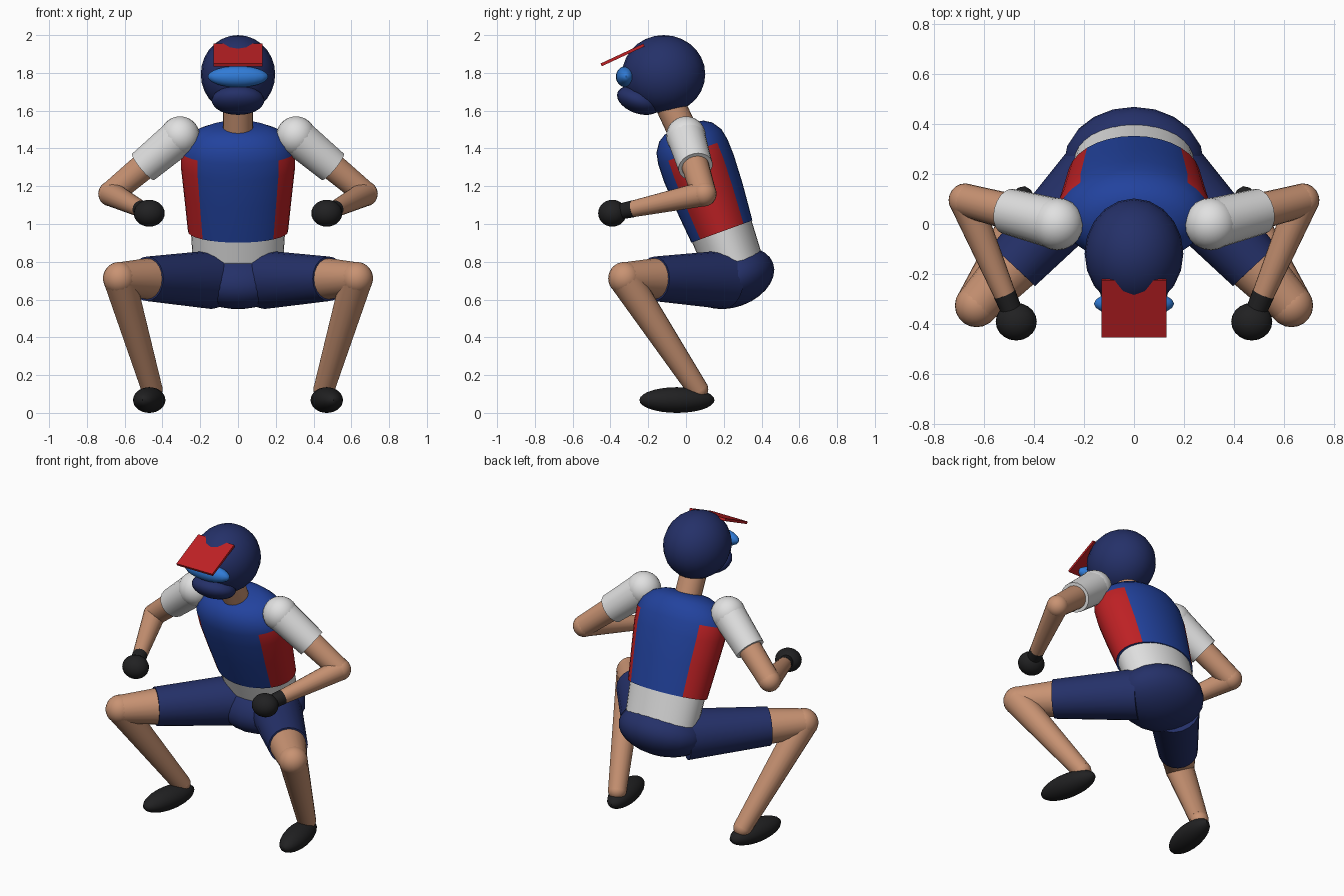
import bpy, bmesh, math
from mathutils import Vector, Matrix

cube = bpy.data.objects.get("Cube")
if cube:
    bpy.data.objects.remove(cube, do_unlink=True)


def material(name, rgb):
    m = bpy.data.materials.new(name)
    m.use_nodes = True
    m.diffuse_color = (*rgb, 1)
    m.node_tree.nodes["Principled BSDF"].inputs["Base Color"].default_value = (*rgb, 1)
    return m


NAVY = material("navy", (0.018, 0.03, 0.14))
BLUE = material("royal blue", (0.016, 0.055, 0.34))
SKY = material("goggle blue", (0.03, 0.2, 0.68))
RED = material("red", (0.52, 0.015, 0.018))
WHITE = material("white", (0.75, 0.75, 0.75))
SKIN = material("skin", (0.58, 0.29, 0.17))
BLACK = material("black", (0.015, 0.015, 0.016))


def finish(bm, name, mats, angle=40):
    bmesh.ops.recalc_face_normals(bm, faces=bm.faces)
    mesh = bpy.data.meshes.new(name)
    for f in bm.faces:
        f.smooth = True
    bm.to_mesh(mesh)
    bm.free()
    mesh.set_sharp_from_angle(angle=math.radians(angle))
    for m in mats:
        mesh.materials.append(m)
    ob = bpy.data.objects.new(name, mesh)
    bpy.context.collection.objects.link(ob)
    return ob


def ellipsoid(name, centre, radii, mat, tilt=0, turn=0):
    """Ball stretched to radii, tilted about x, then turned about z (degrees)."""
    bm = bmesh.new()
    bmesh.ops.create_uvsphere(bm, u_segments=20, v_segments=14, radius=1)
    m = (Matrix.Translation(centre) @ Matrix.Rotation(math.radians(turn), 4, 'Z')
         @ Matrix.Rotation(math.radians(tilt), 4, 'X') @ Matrix.Diagonal((*radii, 1)))
    bmesh.ops.transform(bm, matrix=m, verts=bm.verts)
    return finish(bm, name, [mat])


def limb(name, a, b, ra, rb, mat):
    """Tapered round tube from a to b."""
    a, b = Vector(a), Vector(b)
    bm = bmesh.new()
    bmesh.ops.create_cone(bm, cap_ends=True, segments=20, radius1=ra, radius2=rb,
                          depth=(b - a).length)
    rot = (b - a).to_track_quat('Z', 'Y').to_matrix().to_4x4()
    bmesh.ops.transform(bm, matrix=Matrix.Translation((a + b) / 2) @ rot, verts=bm.verts)
    return finish(bm, name, [mat])


LEAN = math.radians(20)
BODY = Matrix.Translation((0, 0.19, 0.96)) @ Matrix.Rotation(LEAN, 4, 'X')


def loft(name, rings, mats, rule, n=32):
    """Stacked elliptical rings (height, rx, ry) along the leaning body axis."""
    bm = bmesh.new()
    loops = []
    for h, rx, ry in rings:
        loops.append([bm.verts.new((rx * math.cos(2 * math.pi * i / n),
                                    ry * math.sin(2 * math.pi * i / n), h)) for i in range(n)])
    for lo, hi in zip(loops, loops[1:]):
        for i in range(n):
            j = (i + 1) % n
            f = bm.faces.new((lo[i], lo[j], hi[j], hi[i]))
            f.material_index = rule(2 * math.pi * (i + 0.5) / n, f.calc_center_median().z)
    bm.faces.new(loops[0])
    bm.faces.new(loops[-1])
    bmesh.ops.transform(bm, matrix=BODY, verts=bm.verts)
    return finish(bm, name, mats, 60)


# Torso with red side panels, belt and pelvis
loft("torso",
     [(0, 0.265, 0.172), (0.2, 0.285, 0.19), (0.36, 0.302, 0.198), (0.45, 0.302, 0.195),
      (0.51, 0.275, 0.183), (0.56, 0.22, 0.15), (0.585, 0.16, 0.11), (0.595, 0.08, 0.06)],
     [BLUE, RED],
     lambda a, h: int(abs(math.cos(a)) > math.sqrt(0.5) and h < 0.45))
loft("belt", [(-0.24, 0.235, 0.155), (0.01, 0.25, 0.168)], [WHITE], lambda a, h: 0)
ellipsoid("pelvis", (0, 0.245, 0.715), (0.28, 0.23, 0.155), NAVY, tilt=20)

# Neck and helmet
limb("neck", (0, 0.015, 1.42), (0, -0.115, 1.7), 0.08, 0.08, SKIN)
ellipsoid("helmet", (0, -0.118, 1.793), (0.197, 0.22, 0.207), NAVY)
ellipsoid("chin_guard", (0, -0.25, 1.655), (0.14, 0.12, 0.07), NAVY, tilt=-20)
ellipsoid("goggles", (0, -0.318, 1.78), (0.16, 0.053, 0.056), SKY)

# Helmet visor, a thin plate sloping down to the front
bm = bmesh.new()
bmesh.ops.create_cube(bm, size=1)
bmesh.ops.transform(bm, verts=bm.verts,
                    matrix=Matrix.Translation((0, -0.336, 1.895))
                    @ Matrix.Rotation(math.radians(25), 4, 'X')
                    @ Matrix.Diagonal((0.26, 0.25, 0.016, 1)))
finish(bm, "visor", [RED])

# Arms and legs on both sides
for side, s in (("left", 1), ("right", -1)):
    def at(x, y, z):
        return Vector((s * x, y, z))

    shoulder, elbow, hand = at(0.307, 0, 1.465), at(0.673, 0.095, 1.16), at(0.47, -0.39, 1.057)
    sleeve_end = shoulder.lerp(elbow, 0.53)
    cuff, wrist = elbow.lerp(hand, 0.77), elbow.lerp(hand, 0.92)
    ellipsoid(side + "_shoulder", shoulder, (0.105,) * 3, WHITE)
    limb(side + "_sleeve", shoulder, sleeve_end, 0.102, 0.092, WHITE)
    limb(side + "_upper_arm", shoulder, elbow, 0.08, 0.066, SKIN)
    ellipsoid(side + "_elbow", elbow, (0.067,) * 3, SKIN)
    limb(side + "_forearm", elbow, cuff, 0.066, 0.044, SKIN)
    limb(side + "_glove_cuff", cuff, wrist, 0.045, 0.042, BLACK)
    ellipsoid(side + "_glove", hand, (0.082, 0.075, 0.071), BLACK)

    hip, knee, ankle = at(0.14, 0.2, 0.705), at(0.628, -0.325, 0.712), at(0.455, 0.062, 0.125)
    hem = hip.lerp(knee, 0.7)
    limb(side + "_shorts_leg", hip, hem, 0.155, 0.118, NAVY)
    limb(side + "_thigh", hem.lerp(hip, 0.1), knee, 0.114, 0.086, SKIN)
    ellipsoid(side + "_knee", knee, (0.087,) * 3, SKIN)
    limb(side + "_shin", knee, ankle, 0.086, 0.056, SKIN)
    ellipsoid(side + "_ankle", ankle, (0.056,) * 3, SKIN)
    ellipsoid(side + "_shoe", at(0.47, -0.048, 0.068), (0.08, 0.202, 0.068), BLACK, turn=s * 10)
